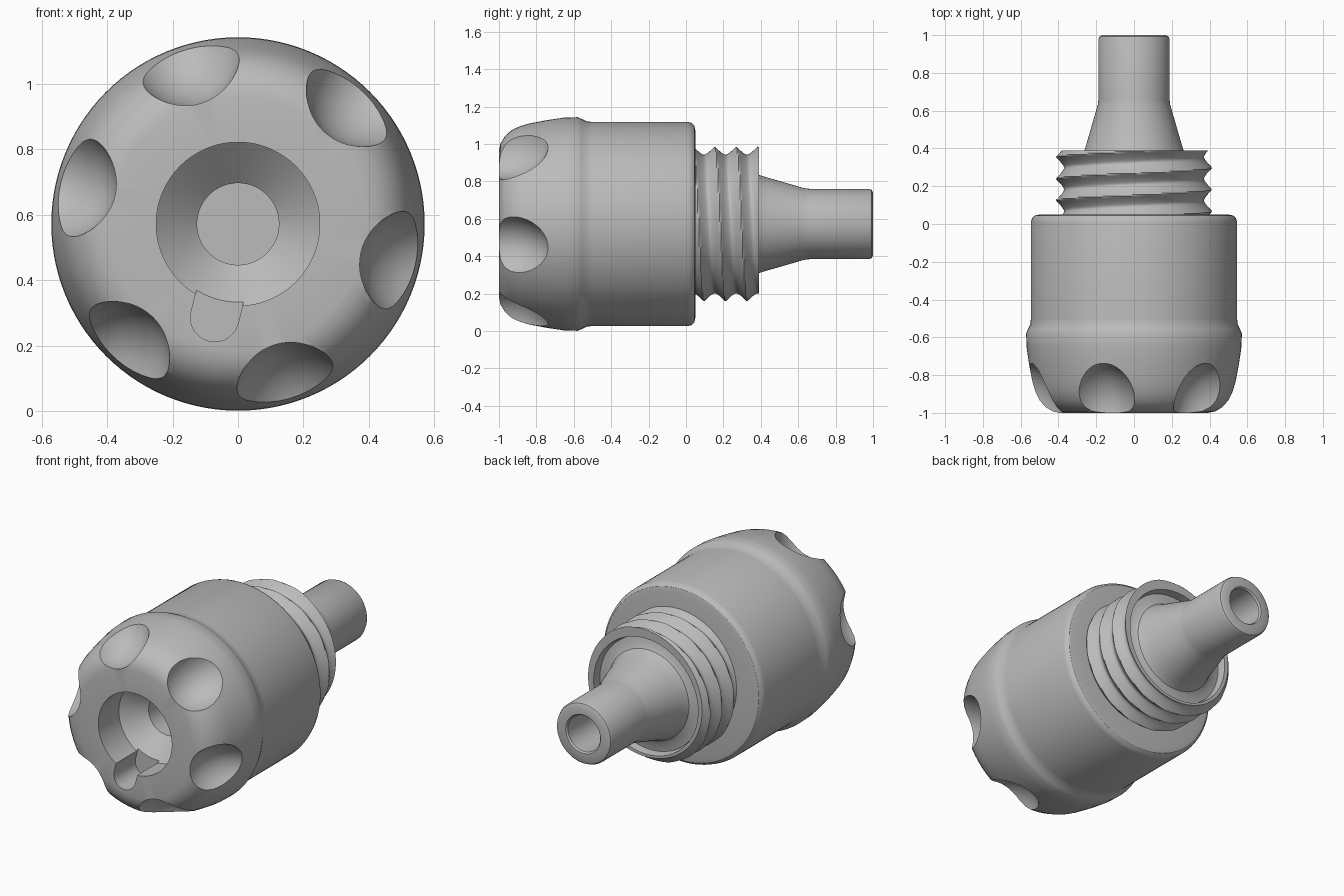
import bpy, bmesh, math
from mathutils import Matrix, Vector

if "Cube" in bpy.data.objects:
    bpy.data.objects.remove(bpy.data.objects["Cube"])

AXIS_Z = 0.572          # height of the horizontal turning axis
SEG = 112

grey = bpy.data.materials.new("plain grey")
grey.diffuse_color = (0.5, 0.5, 0.5, 1)
grey.use_nodes = True
grey.node_tree.nodes["Principled BSDF"].inputs["Base Color"].default_value = grey.diffuse_color


def make_object(name, bm):
    bmesh.ops.remove_doubles(bm, verts=bm.verts[:], dist=1e-5)
    bmesh.ops.recalc_face_normals(bm, faces=bm.faces[:])
    mesh = bpy.data.meshes.new(name)
    bm.to_mesh(mesh)
    bm.free()
    ob = bpy.data.objects.new(name, mesh)
    bpy.context.collection.objects.link(ob)
    mesh.materials.append(grey)
    return ob


def activate(ob):
    bpy.ops.object.select_all(action='DESELECT')
    ob.select_set(True)
    bpy.context.view_layer.objects.active = ob


def smooth(ob, angle=35):
    activate(ob)
    bpy.ops.object.shade_smooth_by_angle(angle=math.radians(angle))


def point(r, y, a):
    return (r * math.cos(a), y, AXIS_Z + r * math.sin(a))


def skin(name, rows, closed=False):
    """Turned surface; each row is a function of angle giving (radius, y)."""
    bm = bmesh.new()
    rings = [[bm.verts.new(point(*row(math.tau * i / SEG), math.tau * i / SEG))
              for i in range(SEG)] for row in rows]
    pairs = list(zip(rings, rings[1:]))
    if closed:
        pairs.append((rings[-1], rings[0]))
    for a, b in pairs:
        for i in range(SEG):
            j = (i + 1) % SEG
            bm.faces.new((a[i], a[j], b[j], b[i]))
    if not closed:
        bm.faces.new(rings[0])
        bm.faces.new(rings[-1])
    return make_object(name, bm)


def lathe(name, profile):
    return skin(name, [lambda a, p=p: p for p in profile])


def cut(ob, cutter):
    mod = ob.modifiers.new("cut", 'BOOLEAN')
    mod.operation = 'DIFFERENCE'
    mod.solver = 'EXACT'
    mod.object = cutter
    activate(ob)
    bpy.ops.object.modifier_apply(modifier=mod.name)
    bpy.data.objects.remove(cutter)


# Grip cap and sleeve, with the stepped socket in the front
body = lathe("grip_body", [
    (0.125, -0.42), (0.125, -0.69), (0.25, -0.80), (0.25, -1.0),
    (0.39, -1.0), (0.43, -0.992), (0.468, -0.97), (0.50, -0.935), (0.522, -0.89),
    (0.537, -0.84), (0.556, -0.74), (0.569, -0.65), (0.571, -0.58), (0.563, -0.56),
    (0.548, -0.53), (0.546, -0.50), (0.546, 0.01), (0.54, 0.03), (0.525, 0.045),
    (0.50, 0.05), (0.30, 0.05)])

# Six finger scoops around the cap
for k in range(6):
    a = math.radians(47 + 60 * k)
    bm = bmesh.new()
    bmesh.ops.create_uvsphere(bm, u_segments=48, v_segments=32, radius=1)
    m = (Matrix.Translation(Vector(point(0.65, -0.985, a)))
         @ Matrix.Rotation(-a, 4, 'Y')
         @ Matrix.Diagonal((0.265, 0.265, 0.205, 1)))
    bmesh.ops.transform(bm, matrix=m, verts=bm.verts[:])
    cut(body, make_object("scoop_cutter", bm))

# Round-ended key slot beside the socket
a = math.radians(256)
outline = [(0.18, -0.074), (0.18, 0.074)]
outline += [(0.295 + 0.074 * math.cos(t), 0.074 * math.sin(t))
            for t in [math.pi / 2 - math.pi * i / 14 for i in range(15)]]
bm = bmesh.new()
face = bm.faces.new([bm.verts.new((r * math.cos(a) - t * math.sin(a), -1.1,
                                   AXIS_Z + r * math.sin(a) + t * math.cos(a)))
                     for r, t in outline[:1] + outline[1:]])
bmesh.ops.remove_doubles(bm, verts=bm.verts[:], dist=1e-5)
ext = bmesh.ops.extrude_face_region(bm, geom=bm.faces[:])
bmesh.ops.translate(bm, vec=(0, 0.31, 0),
                    verts=[v for v in ext["geom"] if isinstance(v, bmesh.types.BMVert)])
cut(body, make_object("slot_cutter", bm))
smooth(body, 32)

# Threaded collar: hollow ring with a helical ridge
PITCH = 0.115


def thread_row(y):
    def row(a):
        phase = ((y - 0.2975) / PITCH + a / math.tau) % 1.0
        ridge = abs(2 * phase - 1) ** 1.4      # one at the crest, zero in the valley
        return 0.37 + 0.045 * ridge, y
    return row


rows = [thread_row(0.04 + 0.35 * i / 48) for i in range(49)]
rows += [lambda a: (0.355, 0.39), lambda a: (0.345, 0.33), lambda a: (0.345, 0.04)]
collar = skin("threaded_collar", rows, closed=True)
smooth(collar, 40)

# Tapered nozzle with flange and blind bore
nozzle = lathe("nozzle", [
    (0.345, 0.06), (0.345, 0.345), (0.30, 0.352), (0.275, 0.365), (0.262, 0.39),
    (0.25, 0.43), (0.192, 0.63), (0.188, 0.66), (0.188, 0.98), (0.182, 0.993),
    (0.168, 1.0), (0.118, 1.0), (0.11, 0.99), (0.11, 0.45)])
smooth(nozzle, 32)
